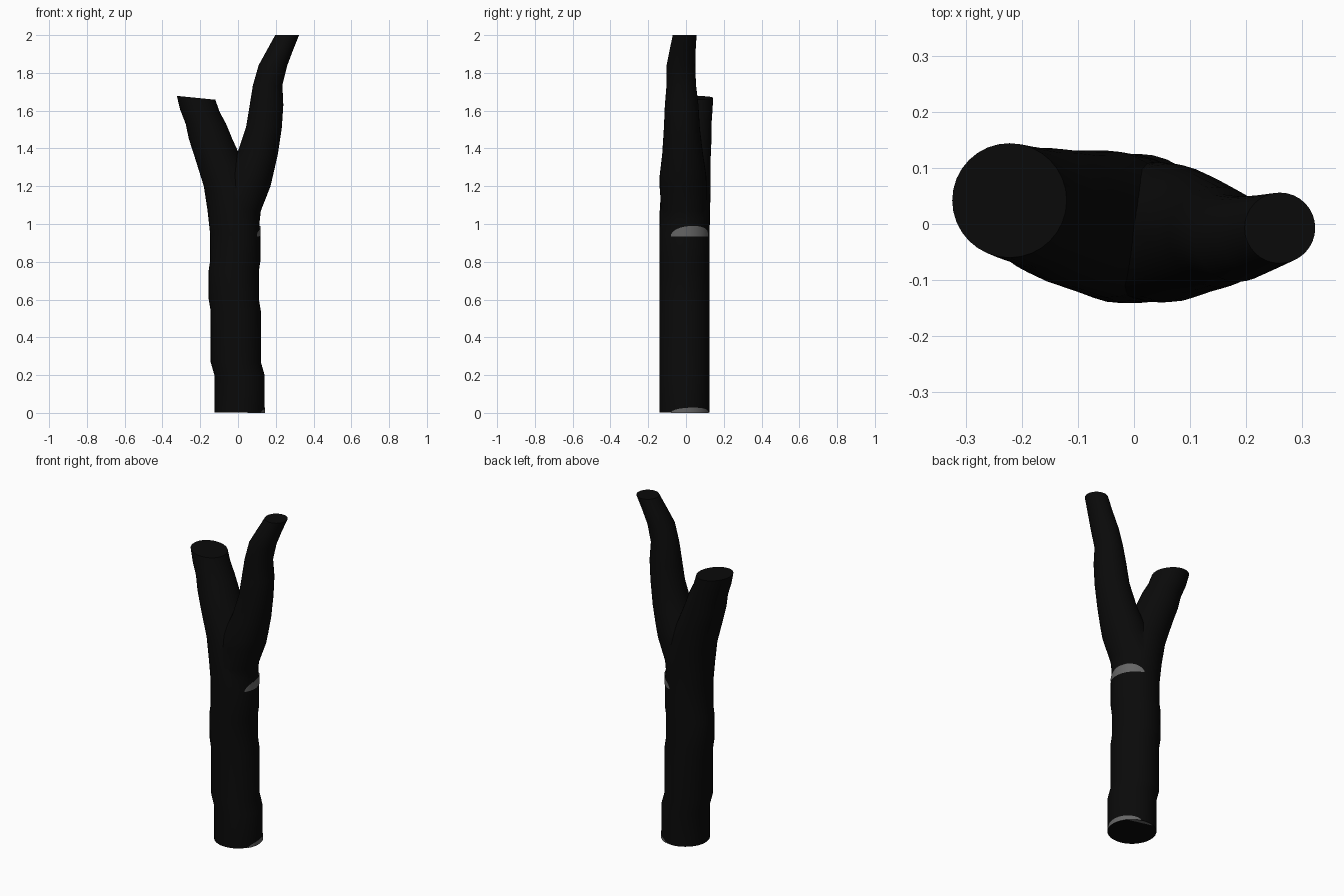
import bpy, bmesh, math

if "Cube" in bpy.data.objects:
    bpy.data.objects.remove(bpy.data.objects["Cube"])

SIDES = 32


def material(name, value):
    m = bpy.data.materials.new(name)
    m.diffuse_color = (value, value, value, 1)
    m.use_nodes = True
    m.node_tree.nodes["Principled BSDF"].inputs["Base Color"].default_value = m.diffuse_color
    return m


bark = material("charcoal bark", 0.003)
worn = material("worn grey", 0.13)


def make_object(name, bm, mat):
    bmesh.ops.recalc_face_normals(bm, faces=bm.faces)
    me = bpy.data.meshes.new(name)
    bm.to_mesh(me)
    bm.free()
    ob = bpy.data.objects.new(name, me)
    bpy.context.collection.objects.link(ob)
    me.materials.append(mat)
    return ob


def tube(name, rings):
    """Closed tube through rings of (x, y, z, radius, slope of z along x)."""
    bm = bmesh.new()
    loops = []
    for x, y, z, r, slope in rings:
        loop = []
        for i in range(SIDES):
            a = 2 * math.pi * i / SIDES
            dx, dy = r * math.cos(a), r * math.sin(a)
            loop.append(bm.verts.new((x + dx, y + dy, z + slope * dx)))
        loops.append(loop)
    for lo, hi in zip(loops, loops[1:]):
        for i in range(SIDES):
            j = (i + 1) % SIDES
            bm.faces.new((lo[i], lo[j], hi[j], hi[i]))
    bm.faces.new(loops[0])
    bm.faces.new(loops[-1])
    return make_object(name, bm, bark)


def smooth(ob):
    bpy.ops.object.select_all(action='DESELECT')
    ob.select_set(True)
    bpy.context.view_layer.objects.active = ob
    bpy.ops.object.shade_smooth_by_angle(angle=math.radians(40))


# Trunk running up into the thick, cut-off left limb
trunk = tube("trunk", [
    (0.008, -0.008, 0.001, 0.133, 0), (0.008, -0.008, 0.20, 0.133, 0),
    (-0.012, -0.008, 0.27, 0.133, 0), (-0.012, -0.008, 0.54, 0.133, 0),
    (-0.022, -0.008, 0.60, 0.133, 0), (-0.023, -0.008, 0.75, 0.133, 0),
    (-0.015, -0.008, 0.80, 0.133, 0), (-0.015, -0.008, 0.95, 0.133, 0),
    (-0.028, -0.006, 1.07, 0.133, 0), (-0.050, 0.000, 1.20, 0.131, 0),
    (-0.110, 0.010, 1.36, 0.121, 0), (-0.145, 0.020, 1.45, 0.115, 0),
    (-0.170, 0.028, 1.53, 0.107, 0), (-0.202, 0.036, 1.60, 0.104, -0.05),
    (-0.222, 0.042, 1.668, 0.102, -0.1)])

# Slender right limb
limb = tube("right_limb", [
    (-0.015, -0.008, 0.93, 0.120, 0), (0.001, -0.010, 1.07, 0.120, 0),
    (0.047, -0.015, 1.20, 0.125, 0), (0.063, -0.016, 1.26, 0.123, 0),
    (0.103, -0.018, 1.37, 0.108, 0), (0.137, -0.022, 1.51, 0.095, 0),
    (0.151, -0.023, 1.63, 0.089, 0), (0.157, -0.025, 1.735, 0.078, 0),
    (0.185, -0.027, 1.84, 0.076, 0), (0.222, -0.018, 1.92, 0.069, 0),
    (0.260, -0.007, 2.00, 0.063, 0)])

# Merge both into one wooden body
mod = trunk.modifiers.new("merge", 'BOOLEAN')
mod.operation = 'UNION'
mod.solver = 'EXACT'
mod.object = limb
bpy.context.view_layer.objects.active = trunk
bpy.ops.object.modifier_apply(modifier=mod.name)
bpy.data.objects.remove(limb)
smooth(trunk)


# Grey arched scars wrapped on the +x side
def scar(name, cx, z0, height):
    bm = bmesh.new()
    n, rows, prev = 24, 3, None
    for i in range(n + 1):
        t = -1 + 2 * i / n
        a = math.radians(20 + 52 * t)
        h = height * math.sqrt(max(0.03, 1 - t * t))
        x, y = cx + 0.135 * math.cos(a), -0.008 + 0.135 * math.sin(a)
        col = [bm.verts.new((x, y, z0)), bm.verts.new((x, y, z0 + h))]
        if prev:
            bm.faces.new((prev[0], col[0], col[1], prev[1]))
        prev = col
    ob = make_object(name, bm, worn)
    for p in ob.data.polygons:
        if p.normal.x + 0.4 * p.normal.y < 0:
            ob.data.flip_normals()
            break
    smooth(ob)


scar("upper_scar", -0.015, 0.935, 0.055)
scar("base_scar", 0.008, 0.0, 0.028)

# Grey segment on the underside
bm = bmesh.new()
arc = [math.radians(40 + 70 * i / 12) for i in range(13)]
f = bm.faces.new([bm.verts.new((0.008 + 0.132 * math.cos(a), -0.008 + 0.132 * math.sin(a), 0)) for a in arc])
f.normal_update()
under = make_object("underside_scar", bm, worn)
if under.data.polygons[0].normal.z > 0:
    under.data.flip_normals()
